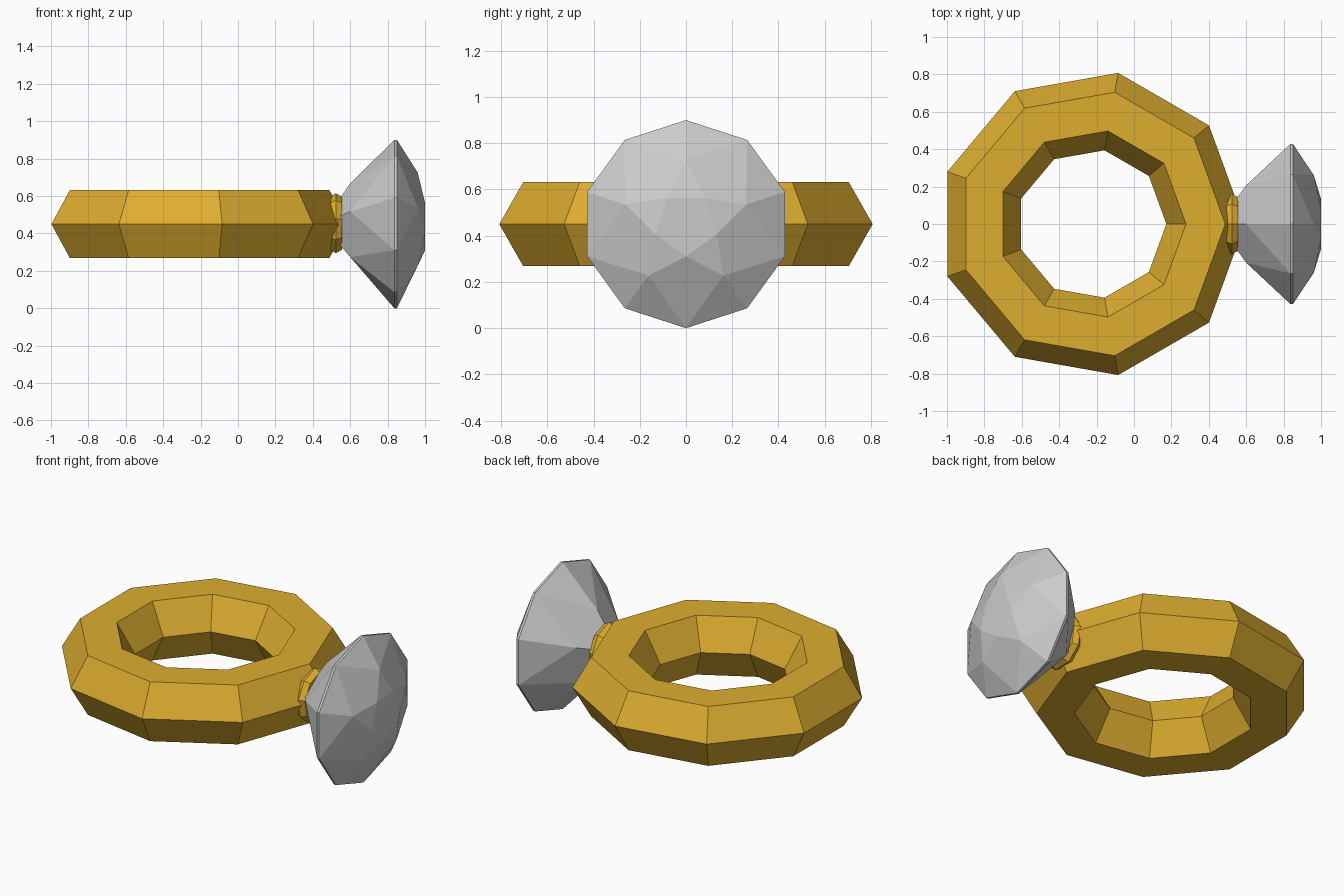
import bpy, bmesh
from math import radians, cos, sin

if "Cube" in bpy.data.objects:
    bpy.data.objects.remove(bpy.data.objects["Cube"])

CZ = 0.45  # height of the shared axis

gold = bpy.data.materials.new("gold")
gold.diffuse_color = (0.73, 0.42, 0.03, 1)
gold.use_nodes = True
gold.node_tree.nodes["Principled BSDF"].inputs["Base Color"].default_value = gold.diffuse_color


def gold_torus(name, loc, rot, major, minor):
    bpy.ops.mesh.primitive_torus_add(location=loc, rotation=rot, major_segments=9,
                                     minor_segments=6, major_radius=major, minor_radius=minor)
    ob = bpy.context.object
    ob.name = name
    ob.data.materials.append(gold)
    return ob


# Band and the small collar that holds the stone
gold_torus("ring_band", (-0.227, 0, CZ), (0, 0, 0), 0.61, 0.21)
gold_torus("stone_collar", (0.523, 0, CZ), (0, radians(-90), 0), 0.128, 0.037)

# Five-fold brilliant-cut stone, pointing along x
bm = bmesh.new()


def ring(x, r, steps):
    return {k: bm.verts.new((x, r * cos(radians(36 * k - 90)), CZ + r * sin(radians(36 * k - 90))))
            for k in steps}


even, odd = range(0, 10, 2), range(1, 10, 2)
table = ring(1.0, 0.14, even)
crown = ring(0.961, 0.275, odd)
girdle_top = ring(0.85, 0.45, range(10))
girdle_low = ring(0.836, 0.45, range(10))
pavilion = ring(0.60, 0.218, odd)
culet = bm.verts.new((0.45, 0, CZ))

bm.faces.new(list(table.values()))
for k in even:
    n, p = (k + 1) % 10, (k - 1) % 10
    # Kites and star facets
    bm.faces.new((table[k], crown[p], girdle_top[k], crown[n]))
    bm.faces.new((table[k], crown[n], table[(k + 2) % 10]))
    bm.faces.new((culet, pavilion[p], girdle_low[k], pavilion[n]))
for k in range(10):
    n = (k + 1) % 10
    m = k if k % 2 else n
    # Girdle facets
    bm.faces.new((crown[m], girdle_top[k], girdle_top[n]))
    bm.faces.new((girdle_top[k], girdle_low[k], girdle_low[n], girdle_top[n]))
    bm.faces.new((pavilion[m], girdle_low[k], girdle_low[n]))
bmesh.ops.recalc_face_normals(bm, faces=bm.faces)
mesh = bpy.data.meshes.new("gemstone")
bm.to_mesh(mesh)
bm.free()
bpy.context.collection.objects.link(bpy.data.objects.new("gemstone", mesh))
